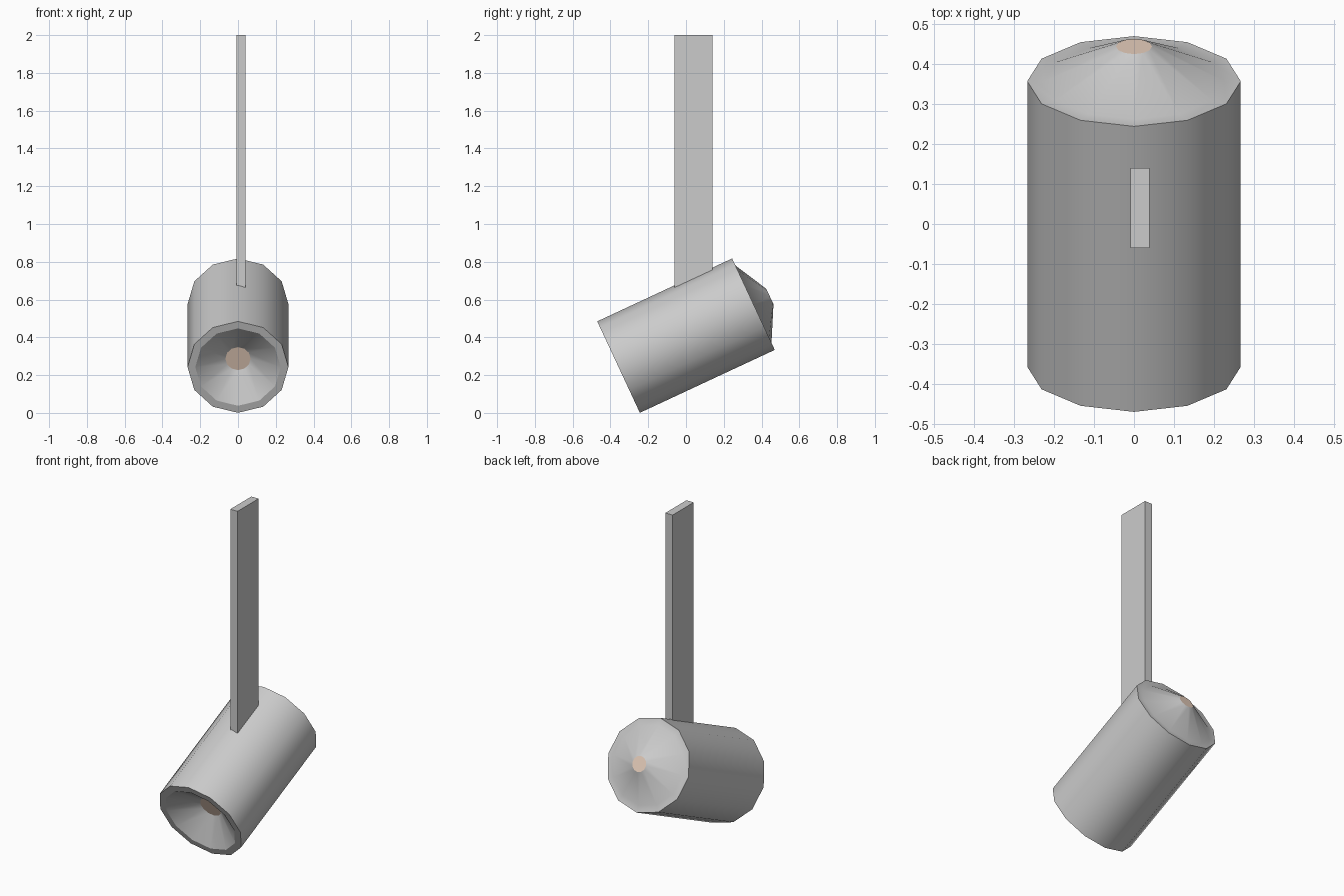
import bpy, bmesh, math
from mathutils import Matrix

if "Cube" in bpy.data.objects:
    bpy.data.objects.remove(bpy.data.objects["Cube"])

SIDES = 12
HALF = 0.394          # half length of the lamp housing
# local z runs along the lamp axis, from the front opening to the back
TILT = Matrix.Translation((0, 0, 0.409)) @ Matrix.Rotation(math.radians(-65), 4, 'X')


def finish(name, bm, mat=None, smooth=True):
    mesh = bpy.data.meshes.new(name)
    bm.to_mesh(mesh)
    bm.free()
    obj = bpy.data.objects.new(name, mesh)
    bpy.context.collection.objects.link(obj)
    if mat:
        mesh.materials.append(mat)
    if smooth:
        bpy.ops.object.select_all(action='DESELECT')
        obj.select_set(True)
        bpy.context.view_layer.objects.active = obj
        bpy.ops.object.shade_smooth_by_angle(angle=math.radians(31))
    return obj


def ring(bm, r, z):
    return [bm.verts.new(TILT @ Matrix.Rotation(2 * math.pi * i / SIDES, 4, 'Z')
            @ Matrix.Translation((r, 0, z)).translation) for i in range(SIDES)]


def lathe(name, profile):
    """Revolve (radius, height) points, listed bottom to top on the outside."""
    bm = bmesh.new()
    rings = [ring(bm, r, z) for r, z in profile]
    for a, b in zip(rings, rings[1:]):
        for i in range(SIDES):
            j = (i + 1) % SIDES
            bm.faces.new((a[i], a[j], b[j], b[i]))
    return finish(name, bm)


def disc(name, r, z, mat, up):
    bm = bmesh.new()
    verts = ring(bm, r, z)
    bm.faces.new(verts if up else verts[::-1])
    return finish(name, bm, mat, smooth=False)


# Housing: recessed front reflector, rim, barrel, rear rim and rear cone
lathe("lamp_housing", [(0.067, -HALF + 0.106), (0.226, -HALF), (0.267, -HALF),
                       (0.267, HALF), (0.226, HALF), (0.045, HALF + 0.096)])

# Bulb discs at the bottom of the reflector and the tip of the rear cone
tan = bpy.data.materials.new("bulb_tan")
tan.diffuse_color = (0.8, 0.62, 0.5, 1)
tan.use_nodes = True
tan.node_tree.nodes["Principled BSDF"].inputs["Base Color"].default_value = tan.diffuse_color
disc("front_bulb", 0.067, -HALF + 0.106, tan, up=False)
disc("rear_bulb", 0.045, HALF + 0.096, tan, up=True)

# Flat hanging bar, sunk into the top of the housing
bm = bmesh.new()
bmesh.ops.create_cube(bm, size=1, matrix=Matrix.Translation((0.015, 0.04, 1.325))
                      @ Matrix.Diagonal((0.048, 0.2, 1.35, 1)))
finish("hanging_bar", bm, smooth=False)
